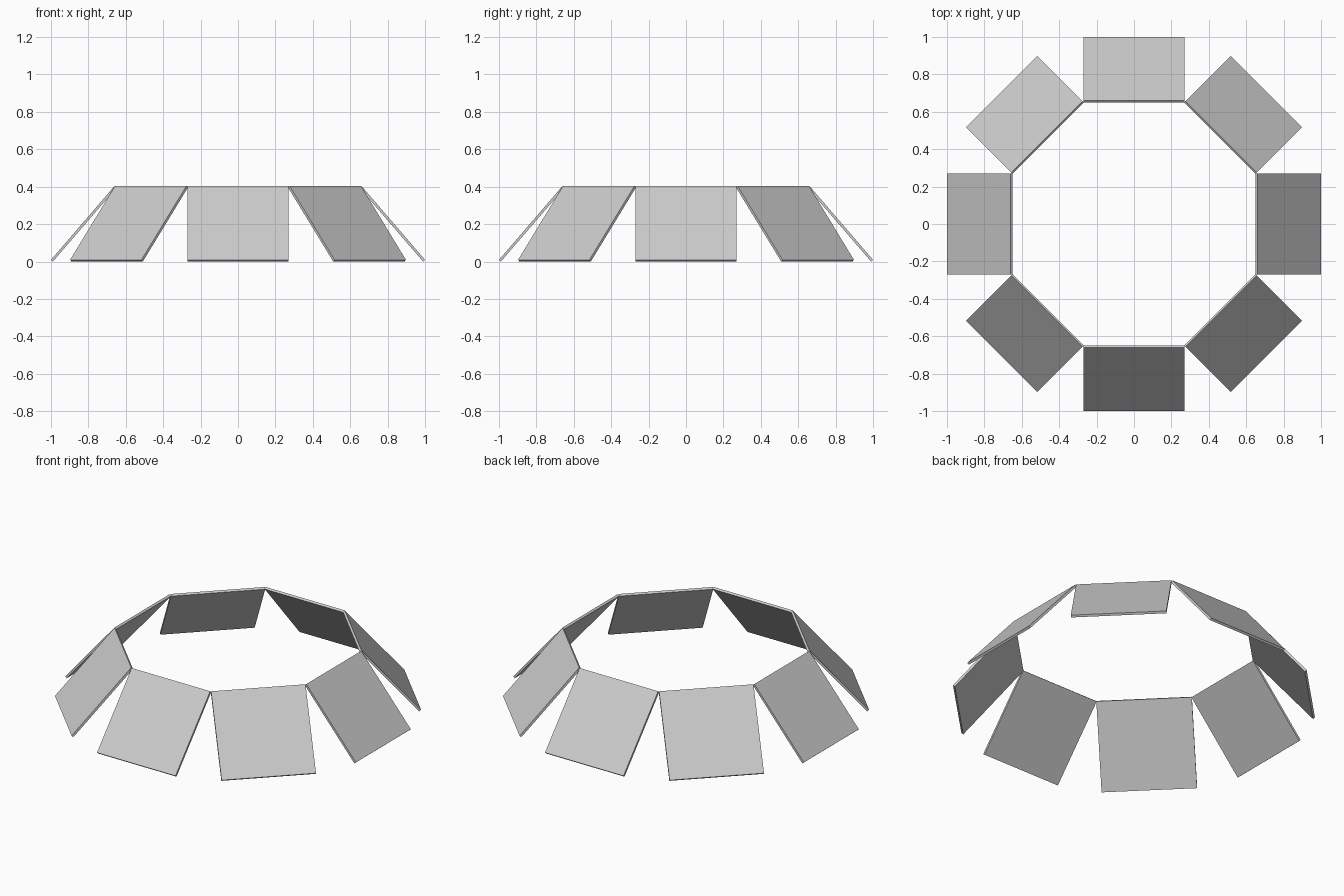
import bpy, bmesh, math
from mathutils import Matrix, Vector

if "Cube" in bpy.data.objects:
    bpy.data.objects.remove(bpy.data.objects["Cube"])

SIDES = 8
HALF_WIDTH = 0.27
THICKNESS = 0.014
TOP = Vector((0, -0.659, 0.405))     # outer upper edge of a panel
BOTTOM = Vector((0, -1.0, 0.009))    # outer lower edge of a panel

grey = bpy.data.materials.new("panel grey")
grey.diffuse_color = (0.6, 0.6, 0.6, 1)
grey.use_nodes = True
grey.node_tree.nodes["Principled BSDF"].inputs["Base Color"].default_value = grey.diffuse_color

# Sloped panel cross-section: outer face plus its inward offset
slope = (BOTTOM - TOP).normalized()
inward = Vector((1, 0, 0)).cross(slope).normalized()
if inward.z > 0:
    inward = -inward
section = [TOP, BOTTOM, BOTTOM + inward * THICKNESS, TOP + inward * THICKNESS]


def make_panel(index):
    """Thin rectangular plate leaning outward from the octagonal ring."""
    bm = bmesh.new()
    face = bm.faces.new([bm.verts.new(p + Vector((-HALF_WIDTH, 0, 0))) for p in section])
    extruded = bmesh.ops.extrude_face_region(bm, geom=[face])["geom"]
    verts = [g for g in extruded if isinstance(g, bmesh.types.BMVert)]
    bmesh.ops.translate(bm, verts=verts, vec=(2 * HALF_WIDTH, 0, 0))
    bmesh.ops.rotate(bm, verts=bm.verts[:], cent=(0, 0, 0),
                     matrix=Matrix.Rotation(index * math.tau / SIDES, 3, 'Z'))
    bmesh.ops.recalc_face_normals(bm, faces=bm.faces[:])
    mesh = bpy.data.meshes.new(f"sloped_panel_{index + 1}")
    bm.to_mesh(mesh)
    bm.free()
    mesh.materials.append(grey)
    bpy.context.collection.objects.link(bpy.data.objects.new(mesh.name, mesh))


# Ring of eight panels
for i in range(SIDES):
    make_panel(i)
